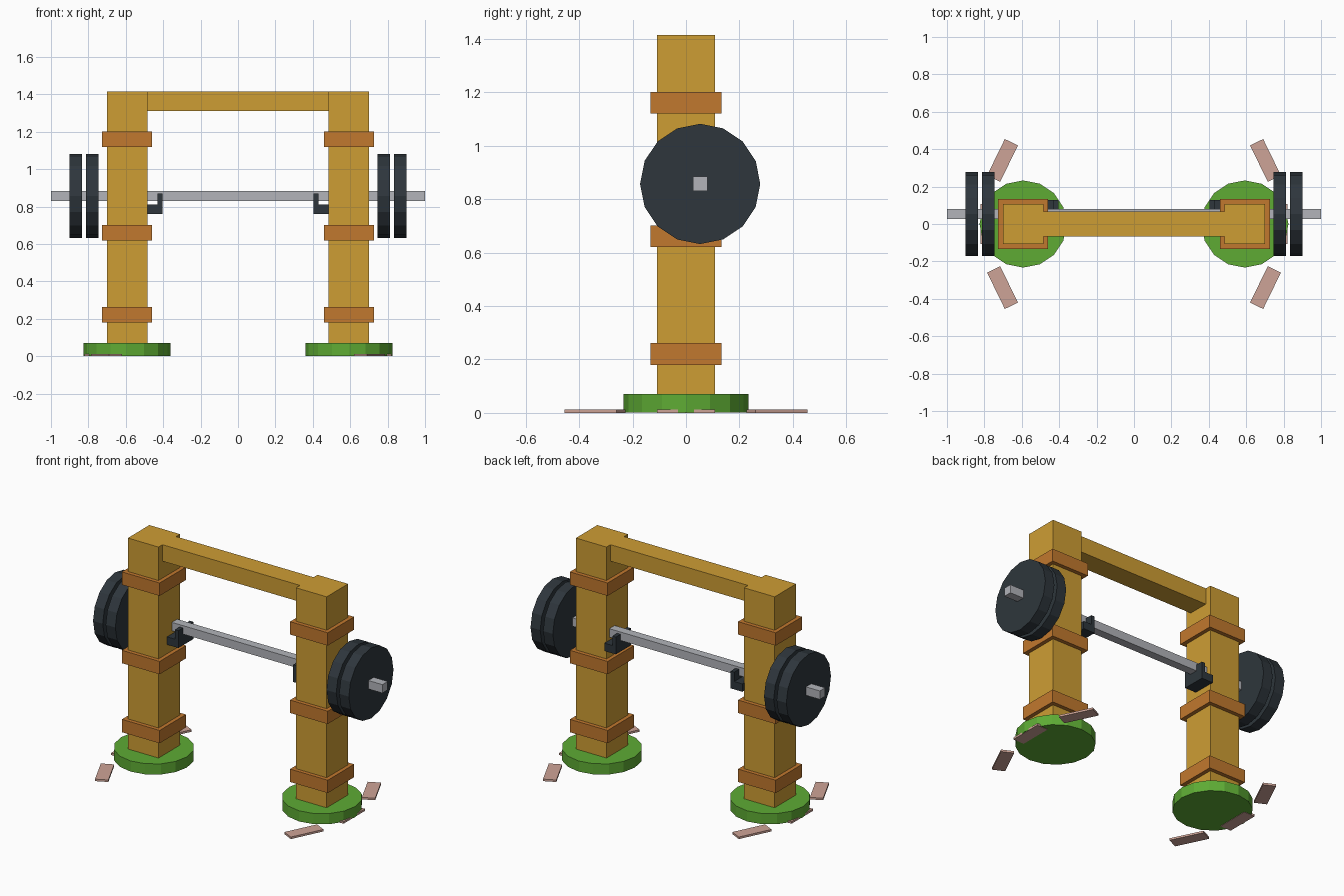
import bpy
import math

if "Cube" in bpy.data.objects:
    bpy.data.objects.remove(bpy.data.objects["Cube"])


def material(name, r, g, b):
    """Flat colour given as 0-255 sRGB, stored as linear."""
    def lin(c):
        c /= 255
        return c / 12.92 if c <= 0.04045 else ((c + 0.055) / 1.055) ** 2.4
    m = bpy.data.materials.new(name)
    m.diffuse_color = (lin(r), lin(g), lin(b), 1)
    m.use_nodes = True
    m.node_tree.nodes["Principled BSDF"].inputs["Base Color"].default_value = m.diffuse_color
    return m


WOOD = material("golden_wood", 206, 157, 52)
ROPE = material("orange_brown_wrap", 193, 120, 46)
GRASS = material("grass_green", 94, 171, 52)
IRON = material("dark_iron", 46, 54, 60)
STEEL = material("pale_steel", 178, 180, 186)
STONE = material("pink_stone", 206, 164, 151)


def box(name, x, y, z, mat, turn=0):
    """Box from (min, max) ranges, optionally turned about its own z axis."""
    bpy.ops.mesh.primitive_cube_add(
        size=1, location=[(a + b) / 2 for a, b in (x, y, z)])
    ob = bpy.context.object
    ob.scale = [b - a for a, b in (x, y, z)]
    bpy.ops.object.transform_apply(location=False, rotation=False, scale=True)
    ob.rotation_euler.z = turn
    ob.name = name
    ob.data.materials.append(mat)
    return ob


def disc(name, radius, depth, loc, mat, rot=(0, 0, 0)):
    bpy.ops.mesh.primitive_cylinder_add(
        vertices=16, radius=radius, depth=depth, location=loc, rotation=rot)
    ob = bpy.context.object
    ob.name = name
    ob.data.materials.append(mat)
    return ob


POST_X, POST_HALF, BAND_HALF = 0.593, 0.108, 0.133
BAR_Y, BAR_Z, BAR_HALF = 0.053, 0.857, 0.027
TOP = 1.415

# Crossbeam and bar
inner = POST_X - POST_HALF
box("crossbeam", (-inner, inner), (-0.068, 0.068), (1.31, TOP), WOOD)
box("bar", (-1, 1), (BAR_Y - BAR_HALF, BAR_Y + BAR_HALF),
    (BAR_Z - BAR_HALF, BAR_Z + BAR_HALF), STEEL)

for side, s in (("left", -1), ("right", 1)):
    def span(a, b):
        return tuple(sorted((s * a, s * b)))

    # Grass mound and post
    disc(f"grass_base_{side}", 0.233, 0.068, (s * POST_X, 0, 0.036), GRASS)
    box(f"post_{side}", span(inner, POST_X + POST_HALF),
        (-POST_HALF, POST_HALF), (0.05, TOP), WOOD)

    # Wrapped bands
    for i, z in enumerate((0.18, 0.62, 1.12)):
        box(f"band_{side}_{i}", span(POST_X - BAND_HALF, POST_X + BAND_HALF),
            (-BAND_HALF, BAND_HALF), (z, z + 0.082), ROPE)

    # Bar hook: shelf and upright lip
    hook_y = (-0.022, 0.128)
    box(f"hook_shelf_{side}", span(0.43, 0.487), hook_y, (0.76, 0.81), IRON)
    box(f"hook_lip_{side}", span(0.405, 0.43), hook_y, (0.76, 0.87), IRON)

    # Weight plates
    for i, x in enumerate((0.779, 0.868)):
        disc(f"weight_plate_{side}_{i}", 0.225, 0.068,
             (s * x, BAR_Y, BAR_Z), IRON, (0, math.pi / 2, 0))

    # Flat stones around the outer edge of the mound
    for i, (x, y, turn) in enumerate(
            ((0.703, 0.34, 26), (0.781, 0, 0), (0.703, -0.34, -26))):
        box(f"flat_stone_{side}_{i}", span(x - 0.039, x + 0.039),
            (y - 0.108, y + 0.108), (0, 0.013), STONE, s * math.radians(turn))
